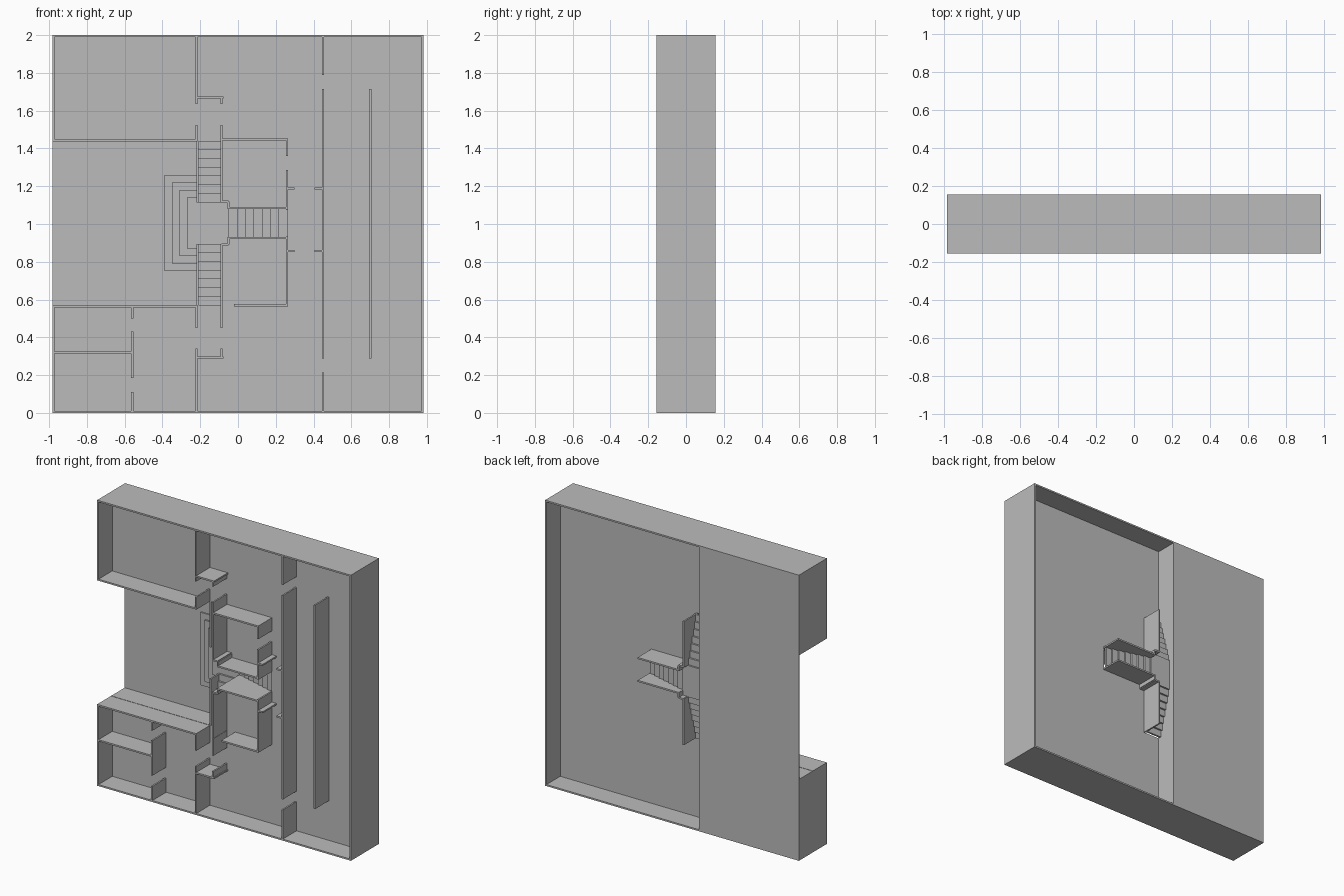
import bpy, bmesh

cube = bpy.data.objects.get("Cube")
if cube:
    bpy.data.objects.remove(cube, do_unlink=True)

plaster = bpy.data.materials.new("plain grey")
plaster.use_nodes = True
GREY = (0.5, 0.5, 0.5, 1)
plaster.diffuse_color = GREY
plaster.node_tree.nodes["Principled BSDF"].inputs["Base Color"].default_value = GREY

W, TOP = 0.983, 2.0              # half width, full height of the plan
FRONT, FLOOR, BACK = -0.155, 0.0, 0.155
T = 0.011                        # wall thickness
MID = 1.005                      # symmetry line of the stairs
LANDING = 0.102
LEFT, SHAFT, NICHE, END = -0.215, -0.088, -0.05, 0.26
LOW, HIGH = 0.57, 1.438          # hall sides


def finish(name, bm):
    bmesh.ops.recalc_face_normals(bm, faces=bm.faces)
    mesh = bpy.data.meshes.new(name)
    bm.to_mesh(mesh)
    bm.free()
    mesh.materials.append(plaster)
    obj = bpy.data.objects.new(name, mesh)
    bpy.context.collection.objects.link(obj)


def box(name, x, y, z):
    bm = bmesh.new()
    bmesh.ops.create_cube(bm, size=1)
    for v in bm.verts:
        v.co = [(lo + hi) / 2 + c * (hi - lo) for c, (lo, hi) in zip(v.co, (x, y, z))]
    finish(name, bm)


def plate(name, outline, y0, y1):
    """Flat outline in x and z, extruded along y."""
    bm = bmesh.new()
    face = bm.faces.new([bm.verts.new((x, y0, z)) for x, z in outline])
    out = bmesh.ops.extrude_face_region(bm, geom=[face])
    for v in out["geom"]:
        if isinstance(v, bmesh.types.BMVert):
            v.co.y = y1
    finish(name, bm)


def upright(name, x, spans, y=(FRONT, FLOOR)):
    """Walls running along z at one x."""
    for span in spans:
        box(name, (x - T / 2, x + T / 2), y, span)


def level(name, z, spans, y=(FRONT, FLOOR)):
    """Walls running along x at one z."""
    for span in spans:
        box(name, span, y, (z - T / 2, z + T / 2))


def flip(z):
    return 2 * MID - z


# Main floor with the hall and stairwell cut out in one outline
opening = [(-W, HIGH), (SHAFT, HIGH), (SHAFT, MID + 0.11), (NICHE, MID + 0.11),
           (NICHE, MID + 0.075), (END, MID + 0.075)]
opening += [(x, flip(z)) for x, z in reversed(opening)]
plate("main_floor", [(-W, 0), (W, 0), (W, TOP), (-W, TOP)] + opening, -0.003, 0.003)

# Lower floor under the hall and the corner rooms
box("lower_floor", (-W, LEFT + T / 2), (BACK - 0.005, BACK), (0, TOP))

# Outer walls, full depth
DEEP = (FRONT, BACK)
upright("right_outer_wall", W - T / 2, [(0, TOP)], DEEP)
upright("left_outer_wall", -W + T / 2, [(0, LOW), (HIGH, TOP)], DEEP)
level("end_wall", T / 2, [(-W, W)], DEEP)
level("end_wall", TOP - T / 2, [(-W, W)], DEEP)
level("hall_side_wall", LOW - T / 2, [(-W, LEFT)], DEEP)
level("hall_side_wall", HIGH + T / 2, [(-W, LEFT)], DEEP)

# Lower storey wall beside the recess, open above the landing
upright("lower_wall", LEFT, [(0, MID - 0.11), (MID + 0.11, TOP)], (FLOOR, BACK))
upright("lower_landing_wall", LEFT, [(MID - 0.11, MID + 0.11)], (LANDING, BACK))

# Corner room partitions
upright("corridor_wall", LEFT - T / 2, [(0, 0.34), (0.45, LOW), (HIGH, 1.525), (1.635, TOP)])
upright("small_room_wall", -0.56, [(0, 0.11), (0.185, 0.43), (0.5, LOW)])
level("small_room_wall", 0.32, [(-W, -0.56)])

# Corridor screens
for z in (0.293, 1.67):
    level("corridor_screen", z, [(LEFT, SHAFT + T)])
upright("screen_return", SHAFT, [(0.293, 0.34), (1.635, 1.67)])

# Long walls
upright("long_wall", 0.45, [(0, 0.215), (0.288, 1.715), (1.79, TOP)])
upright("far_wall", 0.70, [(0.288, 1.715)])

# Middle rooms
upright("middle_room_end", END, [(LOW, MID - 0.07), (MID + 0.07, 1.285), (1.36, 1.45)])
level("middle_room_side", LOW, [(-0.02, END + T / 2)])
level("middle_room_side", 1.447, [(SHAFT, END + T / 2)])
upright("shaft_extension", SHAFT, [(0.45, LOW), (HIGH, 1.525)])
for z in (0.856, 1.188):
    level("door_stub", z, [(END, 0.30), (0.405, 0.45)])

# Stairwell walls, mirrored about the middle line
for side in (-1, 1):
    def span(a, b):
        return tuple(sorted((MID + side * a, MID + side * b)))
    upright("stairwell_wall", SHAFT, [span(0.11, HIGH - MID)], DEEP)
    level("stairwell_step_wall", MID + side * 0.113, [(SHAFT, NICHE)], DEEP)
    upright("stairwell_return", NICHE, [span(0.075, 0.113)], DEEP)
    level("stairwell_side", MID + side * 0.08, [(NICHE, END + T / 2)], DEEP)

# Nested steps spreading into the hall
RISE = (BACK - LANDING) / 4
for i in range(4):
    half = 0.255 - 0.04 * i
    box("hall_step", (-0.39 + 0.04 * i, LEFT), (BACK - RISE * (i + 1), BACK),
        (MID - half, MID + half))

# Landing
box("landing", (LEFT, NICHE), (LANDING, LANDING + 0.013), (MID - 0.11, MID + 0.11))

# Three flights climbing from the landing to the main floor
STEPS = 8
for k in range(STEPS - 1):
    y = LANDING * (1 - (k + 1) / STEPS)
    tread = (y, y + 0.014)
    run = (HIGH - MID - 0.11) / (STEPS - 1)
    a, b = 0.11 + run * k, 0.11 + run * (k + 1)
    box("upper_flight_step", (LEFT, SHAFT), tread, (MID + a, MID + b))
    box("lower_flight_step", (LEFT, SHAFT), tread, (MID - b, MID - a))
    run = (END - NICHE) / (STEPS - 1)
    box("middle_flight_step", (NICHE + run * k, NICHE + run * (k + 1)), tread,
        (MID - 0.075, MID + 0.075))
